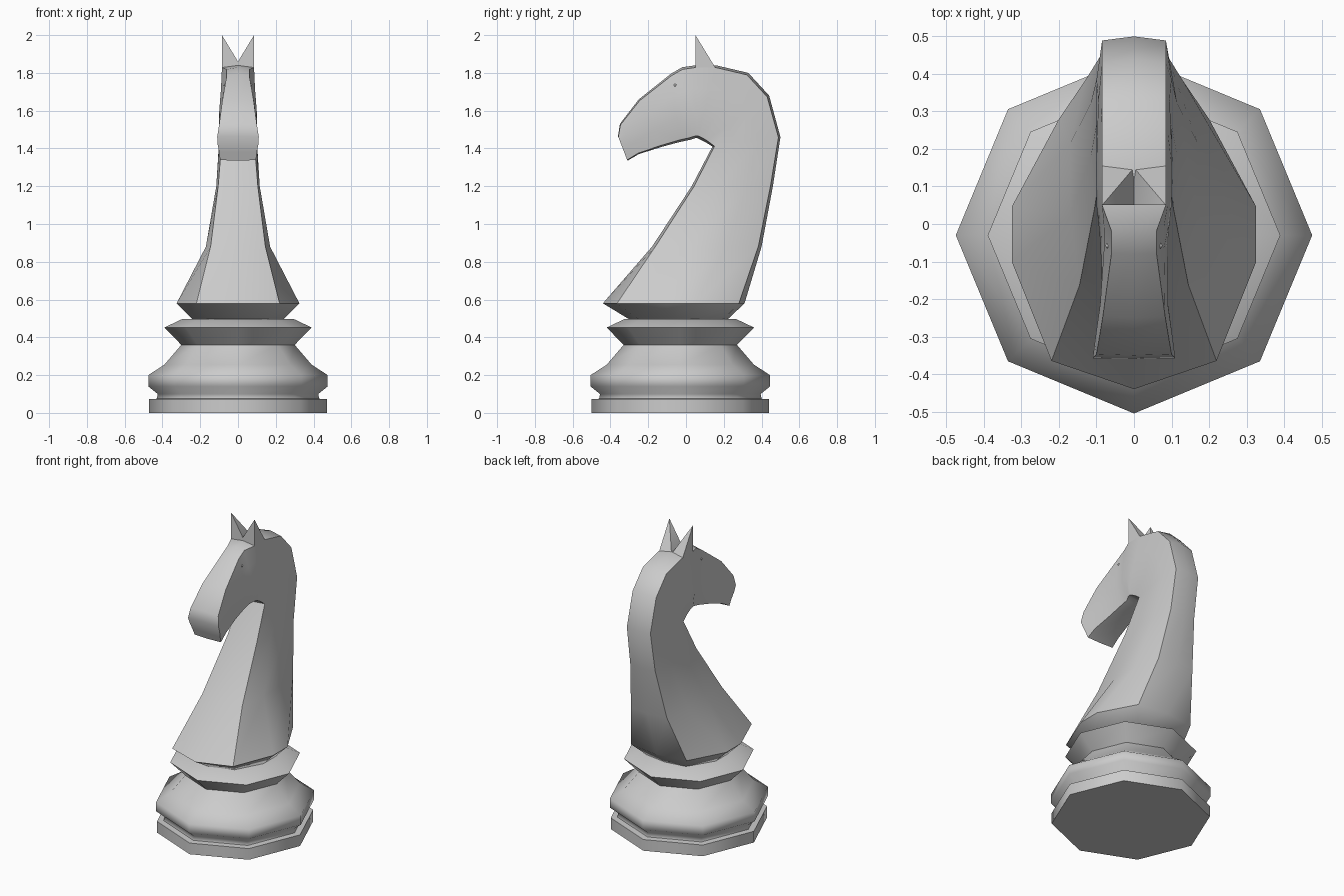
import bpy, bmesh, math
from mathutils import Vector

if "Cube" in bpy.data.objects:
    bpy.data.objects.remove(bpy.data.objects["Cube"])


def finish(name, bm, angle):
    bmesh.ops.recalc_face_normals(bm, faces=bm.faces)
    me = bpy.data.meshes.new(name)
    bm.to_mesh(me)
    bm.free()
    ob = bpy.data.objects.new(name, me)
    bpy.context.collection.objects.link(ob)
    bpy.ops.object.select_all(action='DESELECT')
    bpy.context.view_layer.objects.active = ob
    ob.select_set(True)
    bpy.ops.object.shade_smooth_by_angle(angle=math.radians(angle))
    return ob


def loft(name, rings, angle):
    bm = bmesh.new()
    loops = [[bm.verts.new(p) for p in r] for r in rings]
    for a, b in zip(loops, loops[1:]):
        for i in range(len(a)):
            j = (i + 1) % len(a)
            bm.faces.new((a[i], a[j], b[j], b[i]))
    bm.faces.new(loops[0])
    bm.faces.new(loops[-1])
    return finish(name, bm, angle)


# Turned eight-sided base
profile = [(.47, 0), (.47, .073), (.43, .075), (.425, .10), (.475, .14), (.475, .20),
           (.39, .255), (.30, .36), (.39, .452), (.295, .497)]
loft("base", [[(r * math.sin(i * math.pi / 4), -.03 - r * math.cos(i * math.pi / 4), z)
               for i in range(8)] for r, z in profile], 65)


# Neck and head: sections from front point to back point with half widths across
def section(front, back, widths, ts=(.03, .35, .68, .97)):
    f, b = Vector((0, *front)), Vector((0, *back))
    side = [f.lerp(b, t) + Vector((w, 0, 0)) for w, t in zip(widths, ts)]
    mirror = [Vector((-p.x, p.y, p.z)) for p in reversed(side)]
    return [f] + side + [b] + mirror


sections = [
    section((-.30, .495), (.22, .495), (.15, .24, .24, .14), (.1, .42, .65, .96)),
    section((-.44, .58), (.31, .58), (.22, .325, .325, .20), (.1, .45, .65, .96)),
    section((-.18, .88), (.40, .88), (.145, .17, .17, .13)),
    section((.03, 1.2), (.46, 1.2), (.105, .115, .115, .09)),
    section((.14, 1.41), (.50, 1.46), (.088, .10, .10, .085)),
    section((.10, 1.435), (.44, 1.68), (.085, .10, .095, .085)),
    section((.07, 1.45), (.33, 1.80), (.085, .10, .09, .085)),
    section((.06, 1.455), (.16, 1.84), (.085, .10, .09, .085)),
    section((.05, 1.455), (.05, 1.84), (.085, .10, .09, .085)),
    section((.02, 1.445), (-.02, 1.83), (.07, .095, .08, .06)),
    section((-.03, 1.435), (-.08, 1.795), (.07, .09, .08, .06)),
    section((-.13, 1.408), (-.25, 1.66), (.075, .085, .09, .083)),
    section((-.25, 1.37), (-.35, 1.53), (.09, .10, .105, .10)),
    section((-.31, 1.335), (-.36, 1.465), (.095, .10, .108, .11)),
]
loft("horse_head_and_neck", sections, 50)

# Ears and eyes, mirrored left and right
for s, label in ((-1, "left"), (1, "right")):
    bm = bmesh.new()
    for x, y, z in ((0, .05, 1.86), (0, .05, 1.78), (.085, .05, 1.78), (.085, .05, 2.0),
                    (.085, .16, 1.82), (.085, .12, 1.88), (0, .15, 1.83)):
        bm.verts.new((s * x, y, z))
    bmesh.ops.convex_hull(bm, input=bm.verts)
    finish("ear_" + label, bm, 35)
    bm = bmesh.new()
    bmesh.ops.create_icosphere(bm, subdivisions=1, radius=.008)
    bmesh.ops.translate(bm, verts=bm.verts, vec=(s * .069, -.058, 1.735))
    finish("eye_" + label, bm, 60)
